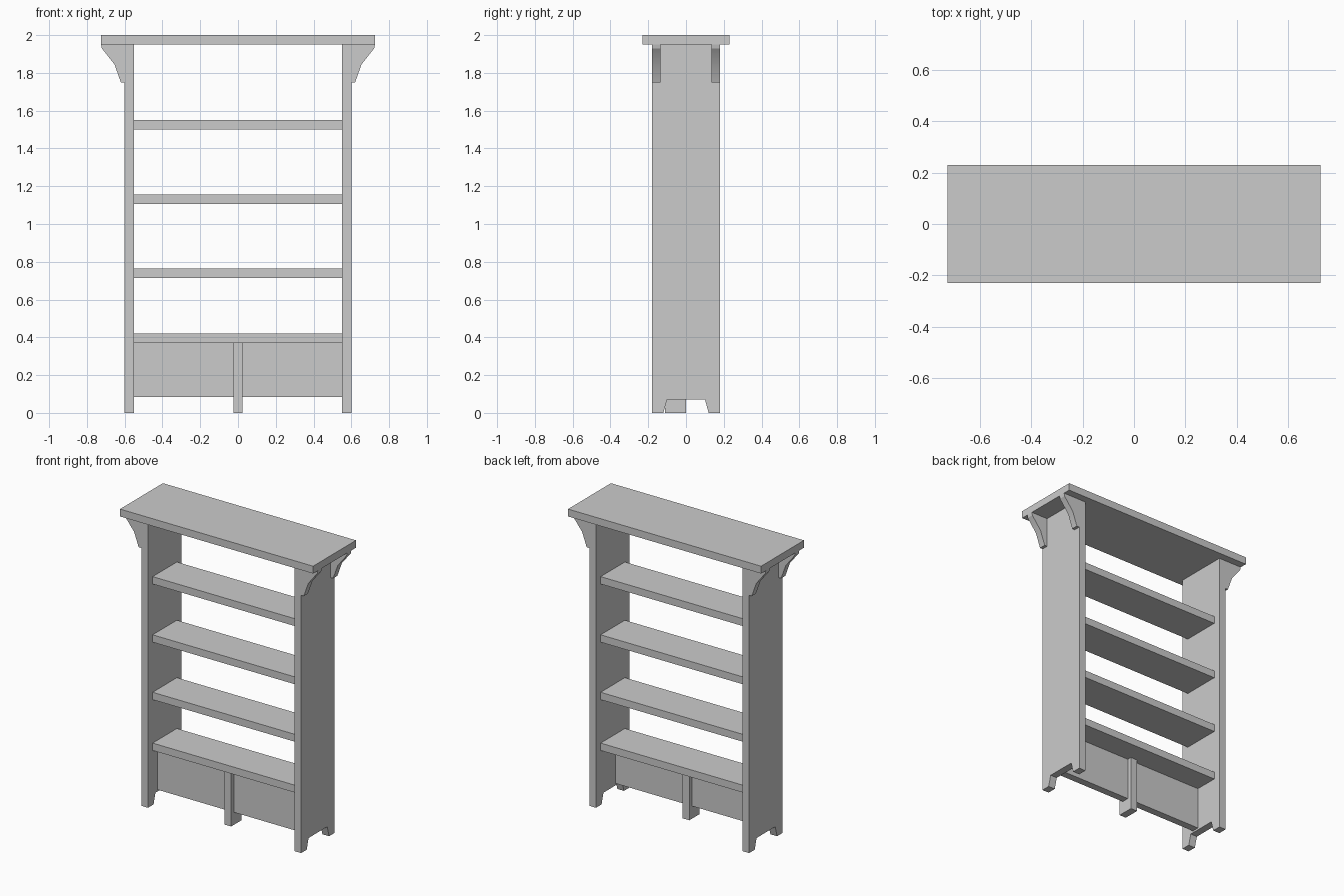
import bpy, bmesh, math
from mathutils import Vector

if "Cube" in bpy.data.objects:
    bpy.data.objects.remove(bpy.data.objects["Cube"])


def prism(name, profile, to_world, a, b):
    """Extrude a 2D profile between depths a and b; to_world maps (u, v, depth) to xyz."""
    bm = bmesh.new()
    face = bm.faces.new([bm.verts.new(to_world(u, v, a)) for u, v in profile])
    offset = Vector(to_world(0, 0, b)) - Vector(to_world(0, 0, a))
    ext = bmesh.ops.extrude_face_region(bm, geom=[face], use_keep_orig=True)
    moved = [g for g in ext["geom"] if isinstance(g, bmesh.types.BMVert)]
    bmesh.ops.translate(bm, vec=offset, verts=moved)
    bmesh.ops.recalc_face_normals(bm, faces=bm.faces)
    mesh = bpy.data.meshes.new(name)
    bm.to_mesh(mesh)
    bm.free()
    obj = bpy.data.objects.new(name, mesh)
    bpy.context.collection.objects.link(obj)
    return obj


def along_x(u, v, d):
    return (d, u, v)


def along_y(u, v, d):
    return (u, d, v)


def box(name, x, y, z):
    rect = [(y[0], z[0]), (y[1], z[0]), (y[1], z[1]), (y[0], z[1])]
    return prism(name, rect, along_x, *x)


# Overhanging top board
box("top_board", (-0.725, 0.725), (-0.23, 0.23), (1.95, 2.0))

# Side panels with a foot cutout at the bottom
half = [(0.10, 0.072), (0.12, 0), (0.18, 0), (0.18, 1.95)]
panel = half + [(-y, z) for y, z in reversed(half)]
for side, s in (("left", -1), ("right", 1)):
    prism(f"{side}_side_panel", panel, along_x, s * 0.55, s * 0.60)

# Shelves, set back from the panel edges
for i, z in enumerate((0.37, 0.715, 1.105, 1.50)):
    box(f"shelf_{i + 1}", (-0.55, 0.55), (-0.13, 0.13), (z, z + 0.05))

# Lower board and centre post under the bottom shelf
box("lower_board", (-0.55, 0.55), (-0.08, -0.03), (0.085, 0.37))
box("centre_post", (-0.025, 0.025), (-0.11, 0.0), (0.0, 0.37))

# Curved brackets under the overhang
bracket = [(0.60, 1.75), (0.62, 1.75), (0.654, 1.845),
           (0.721, 1.93), (0.725, 1.95), (0.60, 1.95)]
for side, s in (("left", -1), ("right", 1)):
    for end, t in (("front", -1), ("back", 1)):
        obj = prism(f"{end}_{side}_bracket", [(s * x, z) for x, z in bracket],
                    along_y, t * 0.135, t * 0.18)
        bpy.ops.object.select_all(action="DESELECT")
        obj.select_set(True)
        bpy.context.view_layer.objects.active = obj
        bpy.ops.object.shade_smooth_by_angle(angle=math.radians(22))
